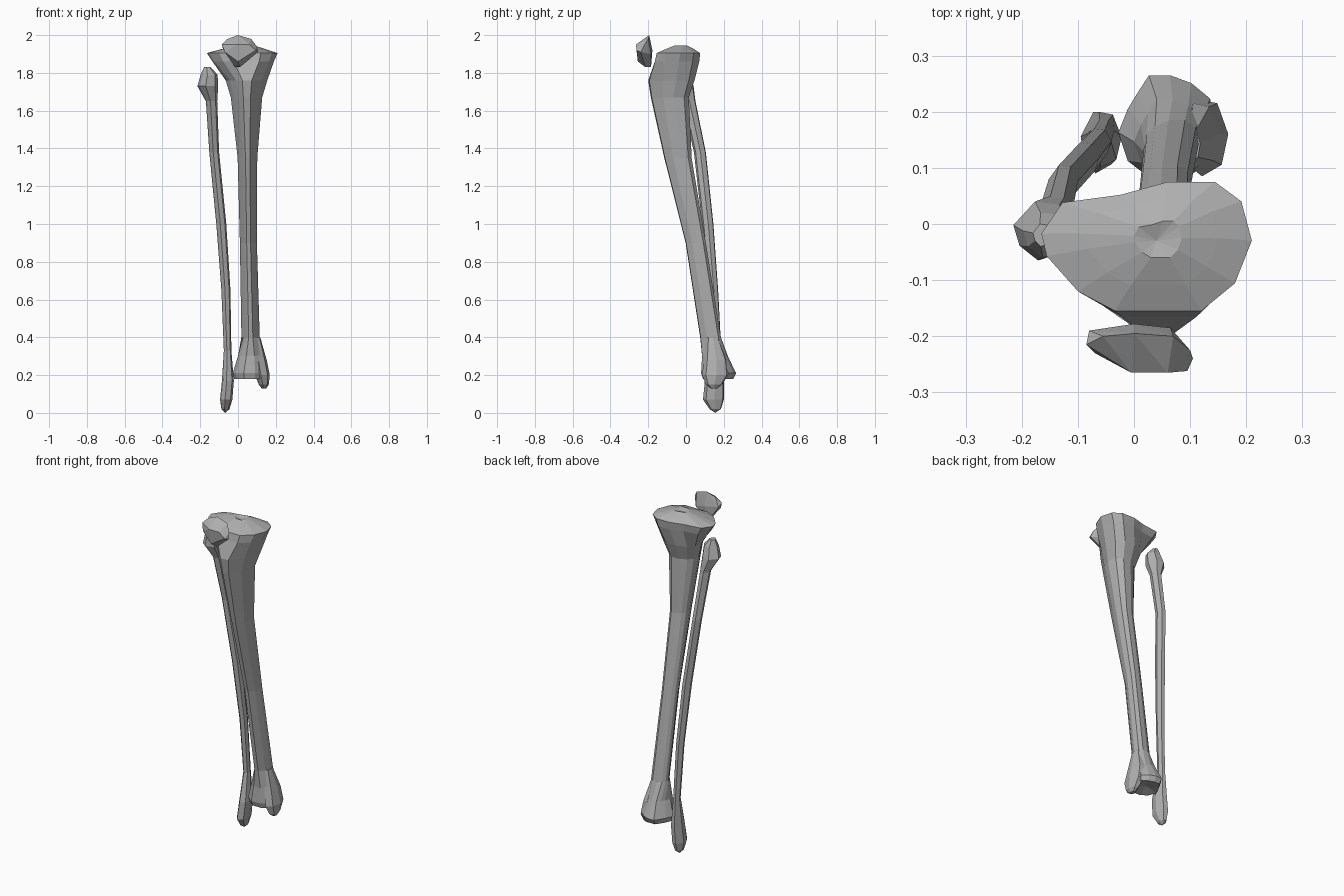
import bpy, bmesh

# Unit cross-sections, counter-clockwise seen from above, starting at the front
PLATEAU = [(-.3, -1), (.52, -1), (.84, -.57), (1, .09), (.9, .7), (.65, 1),
           (.2, 1), (-.25, .8), (-.8, .68), (-1, .2), (-.95, -.15), (-.65, -.7)]
SHAFT = [(-.2, -1), (.25, -.95), (.75, -.35), (1, .2), (.9, .75), (.5, 1),
         (-.1, 1), (-.6, .8), (-.9, .55), (-1, .2), (-.8, -.2), (-.5, -.65)]
ANKLE = [(-.3, -1), (.4, -1), (.9, -.7), (1, 0), (.95, .55), (.55, .85),
         (.1, 1), (-.35, 1), (-.6, .65), (-.8, .35), (-1, -.1), (-.8, -.65)]
SLIM = [(-.2, -1), (.7, -.7), (1, .1), (.5, .9), (-.3, 1), (-1, .2), (-.8, -.5)]

# Dark grey bone
bone = bpy.data.materials.new("dark_grey")
bone.diffuse_color = (.43, .43, .43, 1)


def finish(name, bm):
    bmesh.ops.recalc_face_normals(bm, faces=bm.faces)
    mesh = bpy.data.meshes.new(name)
    bm.to_mesh(mesh)
    bm.free()
    mesh.materials.append(bone)
    ob = bpy.data.objects.new(name, mesh)
    bpy.context.collection.objects.link(ob)
    return ob


def loft(name, rings, top=None, bottom=None):
    """Rings run top to bottom: (outline, z, x0, x1, y0, y1)."""
    bm = bmesh.new()
    loops = []
    for outline, z, x0, x1, y0, y1 in rings:
        cx, cy, hx, hy = (x0 + x1) / 2, (y0 + y1) / 2, (x1 - x0) / 2, (y1 - y0) / 2
        loops.append([bm.verts.new((cx + u * hx, cy + v * hy, z)) for u, v in outline])
    n = len(loops[0])
    for a, b in zip(loops, loops[1:]):
        for i in range(n):
            j = (i + 1) % n
            bm.faces.new((a[i], a[j], b[j], b[i]))
    for loop, tip in ((loops[0], top), (loops[-1], bottom)):
        if tip:
            t = bm.verts.new(tip)
            for i in range(n):
                bm.faces.new((loop[i], loop[(i + 1) % n], t))
        else:
            bm.faces.new(loop)
    return finish(name, bm)


# Shin bone: domed plateau, front tuberosity, tapering shaft, flared ankle end
loft("shin_bone", [
    (PLATEAU, 1.945, .00, .085, -.06, .005),
    (PLATEAU, 1.925, -.09, .15, -.11, .045),
    (PLATEAU, 1.905, -.165, .21, -.155, .075),
    (PLATEAU, 1.86, -.135, .19, -.165, .07),
    (SHAFT, 1.76, -.065, .155, -.2, .045),
    (SHAFT, 1.67, -.038, .128, -.186, .015),
    (SHAFT, 1.35, -.002, .102, -.115, .03),
    (SHAFT, .9, .01, .10, -.002, .105),
    (SHAFT, .4, .018, .115, .075, .185),
    (ANKLE, .3, .0, .125, .085, .222),
    (ANKLE, .21, -.028, .14, .08, .265),
    (ANKLE, .18, -.02, .135, .09, .25),
], top=(.04, -.03, 1.935), bottom=(.05, .16, .2))

# Inner ankle knob
loft("inner_ankle_knob", [
    (SLIM, .40, .09, .118, .11, .17),
    (SLIM, .28, .08, .152, .095, .215),
    (SLIM, .20, .09, .168, .085, .222),
    (SLIM, .15, .11, .163, .105, .19),
    (SLIM, .13, .125, .15, .13, .165),
])

# Slender outer bone of the lower leg
loft("outer_bone", [
    (SLIM, 1.83, -.18, -.145, -.04, .0),
    (SLIM, 1.79, -.198, -.108, -.06, .02),
    (SLIM, 1.73, -.215, -.105, -.065, .04),
    (SLIM, 1.65, -.17, -.11, -.02, .05),
    (SLIM, 1.38, -.152, -.1, .042, .105),
    (SLIM, 1.0, -.115, -.062, .085, .145),
    (SLIM, .65, -.088, -.04, .12, .17),
    (SLIM, .33, -.075, -.035, .14, .187),
    (SLIM, .17, -.085, -.022, .10, .2),
    (SLIM, .07, -.095, -.03, .09, .2),
    (SLIM, .02, -.088, -.045, .125, .185),
], bottom=(-.068, .155, 0))

# Kneecap: faceted hull of a few points
bm = bmesh.new()
for p in [(-.085, -.215, 1.95), (-.08, -.19, 1.93), (-.055, -.2, 1.98), (0, -.195, 2.0),
          (.07, -.2, 1.98), (.1, -.225, 1.94), (.105, -.24, 1.91), (.095, -.262, 1.92),
          (-.005, -.265, 1.95), (.06, -.265, 1.95), (.0, -.255, 1.86), (.065, -.185, 1.9),
          (0, -.178, 1.92), (-.015, -.185, 1.83), (.01, -.215, 1.83), (-.07, -.23, 1.91)]:
    bm.verts.new(p)
bmesh.ops.convex_hull(bm, input=bm.verts)
finish("kneecap", bm)
